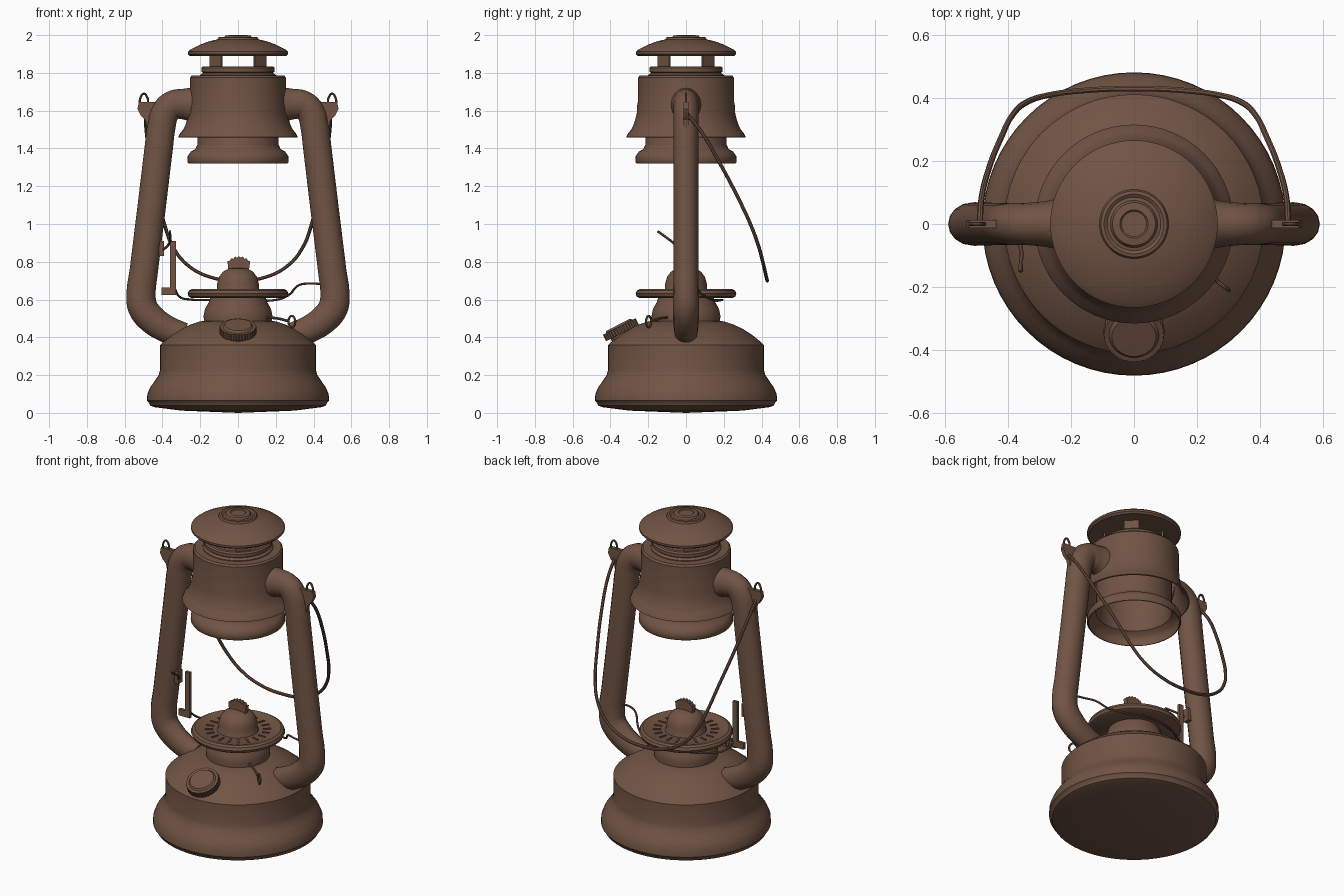
import bpy, bmesh, math
from mathutils import Matrix, Vector

old = bpy.data.objects.get("Cube")
if old:
    bpy.data.objects.remove(old, do_unlink=True)

BROWN = (0.165, 0.089, 0.058, 1)
paint = bpy.data.materials.new("brown_enamel")
paint.use_nodes = True
paint.diffuse_color = BROWN
shader = paint.node_tree.nodes["Principled BSDF"]
shader.inputs["Base Color"].default_value = BROWN
shader.inputs["Roughness"].default_value = 0.6


def finish(ob, angle=35):
    """Colour an object and smooth it while keeping creases."""
    ob.data.materials.clear()
    ob.data.materials.append(paint)
    bpy.ops.object.select_all(action='DESELECT')
    ob.select_set(True)
    bpy.context.view_layer.objects.active = ob
    bpy.ops.object.shade_smooth_by_angle(angle=math.radians(angle))
    return ob


def from_bmesh(name, bm, angle=35):
    bmesh.ops.recalc_face_normals(bm, faces=bm.faces)
    me = bpy.data.meshes.new(name)
    bm.to_mesh(me)
    bm.free()
    ob = bpy.data.objects.new(name, me)
    bpy.context.collection.objects.link(ob)
    return finish(ob, angle)


def lathe(name, profile, closed=False, steps=64):
    """Spin a (radius, height) profile around z."""
    bm = bmesh.new()
    verts = [bm.verts.new((r, 0, z)) for r, z in profile]
    pairs = list(zip(verts, verts[1:]))
    if closed:
        pairs.append((verts[-1], verts[0]))
    edges = [bm.edges.new(p) for p in pairs]
    bmesh.ops.spin(bm, geom=verts + edges, cent=(0, 0, 0), axis=(0, 0, 1),
                   angle=math.tau, steps=steps, use_merge=False)
    bmesh.ops.remove_doubles(bm, verts=bm.verts, dist=0.0005)
    return from_bmesh(name, bm)


def wire(name, points, radius, radii=None, cyclic=False, y_scale=1, sides=2, res=6):
    """Sweep a round section along a smooth path."""
    cu = bpy.data.curves.new(name, 'CURVE')
    cu.dimensions = '3D'
    cu.bevel_depth = radius
    cu.bevel_resolution = sides
    cu.resolution_u = res
    cu.use_fill_caps = True
    sp = cu.splines.new('BEZIER')
    sp.bezier_points.add(len(points) - 1)
    sp.use_cyclic_u = cyclic
    for i, (bp, co) in enumerate(zip(sp.bezier_points, points)):
        bp.co = co
        bp.handle_left_type = bp.handle_right_type = 'AUTO'
        bp.radius = radii[i] if radii else 1
    ob = bpy.data.objects.new(name, cu)
    ob.scale.y = y_scale
    bpy.context.collection.objects.link(ob)
    bpy.ops.object.select_all(action='DESELECT')
    ob.select_set(True)
    bpy.context.view_layer.objects.active = ob
    bpy.ops.object.convert(target='MESH')
    return finish(bpy.context.object, 40)


def box(name, center, size, turn=0):
    bm = bmesh.new()
    bmesh.ops.create_cube(bm, size=1)
    bm.transform(Matrix.Translation(center) @ Matrix.Rotation(turn, 4, 'Z')
                 @ Matrix.Diagonal((*size, 1)))
    return from_bmesh(name, bm)


def plate(name, outline, thick, y=0):
    """Extrude an (x, z) outline along y."""
    bm = bmesh.new()
    face = bm.faces.new([bm.verts.new((x, y - thick / 2, z)) for x, z in outline])
    out = bmesh.ops.extrude_face_region(bm, geom=[face])
    moved = [v for v in out["geom"] if isinstance(v, bmesh.types.BMVert)]
    bmesh.ops.translate(bm, verts=moved, vec=(0, thick, 0))
    return from_bmesh(name, bm, 20)


# Fuel tank and neck
lathe("fuel_tank", [(0, 0), (0.3, 0.012), (0.44, 0.03), (0.465, 0.038), (0.472, 0.055),
                    (0.482, 0.065), (0.48, 0.1), (0.465, 0.135), (0.44, 0.17), (0.42, 0.2),
                    (0.412, 0.23), (0.412, 0.36), (0.4, 0.372), (0.35, 0.413), (0.3, 0.445),
                    (0.25, 0.468), (0.2, 0.485), (0, 0.49)])
lathe("burner_neck", [(0, 0.48), (0.18, 0.48), (0.182, 0.515), (0.175, 0.55),
                      (0.155, 0.585), (0.145, 0.62), (0, 0.62)])

# Burner plate, vents, dome and wick
lathe("burner_plate", [(0, 0.61), (0.245, 0.607), (0.26, 0.615), (0.267, 0.631),
                       (0.26, 0.647), (0.245, 0.655), (0.225, 0.652), (0.2, 0.642), (0, 0.642)])
for i in range(20):
    a = math.tau * i / 20
    box("vent_rib", (0.165 * math.cos(a), 0.165 * math.sin(a), 0.643), (0.045, 0.01, 0.009), a)
lathe("burner_dome", [(0, 0.63), (0.125, 0.63), (0.112, 0.65), (0.11, 0.685), (0.1, 0.72),
                      (0.08, 0.747), (0.05, 0.764), (0, 0.77)])
teeth = []
for i in range(13):
    x = -0.055 + 0.12 * i / 12
    teeth.append((x, 0.83 - 7 * (x - 0.005) ** 2 - (0.008 if i % 2 else 0)))
plate("wick", [(-0.05, 0.7), *teeth, (0.05, 0.7)], 0.03)

# Filler cap with knurled rim
bm = bmesh.new()
bmesh.ops.create_cone(bm, cap_ends=True, segments=72, radius1=0.097, radius2=0.097, depth=0.038)
for i, v in enumerate(bm.verts):
    if math.floor(math.atan2(v.co.y, v.co.x) / math.tau * 72 + 0.5) % 2:
        v.co.xy *= 0.955
bmesh.ops.create_cone(bm, cap_ends=True, segments=48, radius1=0.08, radius2=0.07, depth=0.012,
                      matrix=Matrix.Translation((0, 0, 0.024)))
bmesh.ops.create_cone(bm, cap_ends=True, segments=32, radius1=0.07, radius2=0.07, depth=0.06,
                      matrix=Matrix.Translation((0, 0, -0.035)))
bm.transform(Matrix.Translation((0, -0.345, 0.44)) @ Matrix.Rotation(math.radians(27), 4, 'X'))
from_bmesh("filler_cap", bm, 25)

# Wick adjuster: stem and ring
wire("wick_stem", [(0.15, -0.1, 0.505), (0.21, -0.14, 0.5), (0.27, -0.185, 0.485)], 0.007)
axis = Vector((0.8, -0.6, 0)) * 0.022
ring = [Vector((0.285, -0.198, 0.483)) + axis * math.cos(t * math.tau / 8)
        + Vector((0, 0, 0.03 * math.sin(t * math.tau / 8))) for t in range(8)]
wire("wick_ring", ring, 0.006, cyclic=True)

# Chimney collar, hood and vent ring
lathe("chimney_collar", [(0.262, 1.32), (0.268, 1.33), (0.266, 1.36), (0.25, 1.383),
                         (0.225, 1.398), (0.215, 1.42), (0.215, 1.74), (0.205, 1.74),
                         (0.205, 1.42), (0.215, 1.392), (0.24, 1.375), (0.255, 1.355),
                         (0.257, 1.32)], closed=True)
lathe("chimney_hood", [(0, 1.785), (0.245, 1.785), (0.254, 1.775), (0.254, 1.65), (0.259, 1.625),
                       (0.26, 1.59), (0.268, 1.555), (0.28, 1.52), (0.29, 1.5), (0.308, 1.478),
                       (0.316, 1.46), (0.308, 1.457), (0.295, 1.475), (0.275, 1.5), (0.252, 1.56),
                       (0.244, 1.65), (0.244, 1.74), (0, 1.74)])
lathe("vent_ring", [(0, 1.775), (0.2, 1.775), (0.2, 1.79), (0.185, 1.8), (0.193, 1.806),
                    (0.193, 1.826), (0.185, 1.835), (0.165, 1.835), (0.165, 1.81), (0, 1.81)])

# Cap on four posts
for i in range(4):
    a = math.radians(45 + 90 * i)
    box("cap_post", (0.165 * math.cos(a), 0.165 * math.sin(a), 1.855), (0.012, 0.085, 0.11), a)
lathe("chimney_cap", [(0, 1.9), (0.22, 1.893), (0.255, 1.89), (0.266, 1.9), (0.266, 1.912),
                      (0.25, 1.925), (0.2, 1.95), (0.15, 1.968), (0.11, 1.977), (0.105, 1.988),
                      (0.095, 1.99), (0.085, 1.983), (0.075, 1.985), (0.068, 1.997),
                      (0.045, 2.0), (0.04, 1.995), (0, 1.995)])

# Side tubes, ears and bail hooks, mirrored
for s, side in ((1, "left"), (-1, "right")):
    path = [(0.29, 0.41), (0.38, 0.445), (0.46, 0.5), (0.505, 0.56), (0.513, 0.63),
            (0.499, 0.75), (0.456, 1.1), (0.42, 1.4), (0.405, 1.52), (0.388, 1.585),
            (0.35, 1.628), (0.29, 1.635), (0.23, 1.63)]
    fat = [0.9, 0.97, 1.03, 1.05, 1.03, 1, 1, 1, 1, 1, 1, 1.08, 1.25]
    wire(side + "_air_tube", [(s * x, 0, z) for x, z in path], 0.075, fat,
         y_scale=0.88, sides=6, res=5)
    ear = [(0.42, 1.645), (0.525, 1.645), (0.532, 1.61), (0.515, 1.575), (0.49, 1.55),
           (0.48, 1.5), (0.42, 1.5)]
    plate(side + "_bail_ear", [(s * x, z) for x, z in ear], 0.024)
    loop = [(s * (0.498 + 0.022 * math.cos(k * math.tau / 8)), 0,
             1.638 + 0.052 * math.sin(k * math.tau / 8)) for k in range(8)]
    wire(side + "_bail_hook", loop, 0.006, cyclic=True)

# Hanging wire bail
half = [(0.49, 0, 1.59), (0.485, 0.08, 1.49), (0.46, 0.18, 1.32), (0.42, 0.28, 1.13),
        (0.387, 0.345, 0.99), (0.345, 0.385, 0.88), (0.27, 0.41, 0.785), (0.15, 0.425, 0.72)]
wire("bail_handle", half + [(0, 0.43, 0.7)] + [(-x, y, z) for x, y, z in half[::-1]], 0.0095)

# Globe lift lever with thumb wire and cross rod
plate("lift_lever", [(-0.405, 0.625), (-0.328, 0.625), (-0.328, 0.91), (-0.36, 0.91),
                     (-0.36, 0.665), (-0.405, 0.665)], 0.018)
box("lever_bracket", (-0.405, -0.01, 0.87), (0.025, 0.04, 0.08))
wire("lever_thumb_wire", [(-0.4, -0.02, 0.86), (-0.365, -0.06, 0.895), (-0.36, -0.15, 0.962)], 0.007)
wire("lift_rod", [(-0.335, 0, 0.66), (-0.31, 0.05, 0.615), (-0.25, 0.1, 0.6), (-0.12, 0.17, 0.598),
                  (0.05, 0.19, 0.598), (0.2, 0.14, 0.598), (0.27, 0.09, 0.625),
                  (0.32, 0.04, 0.675), (0.38, 0.01, 0.685), (0.46, 0, 0.68)], 0.006)
